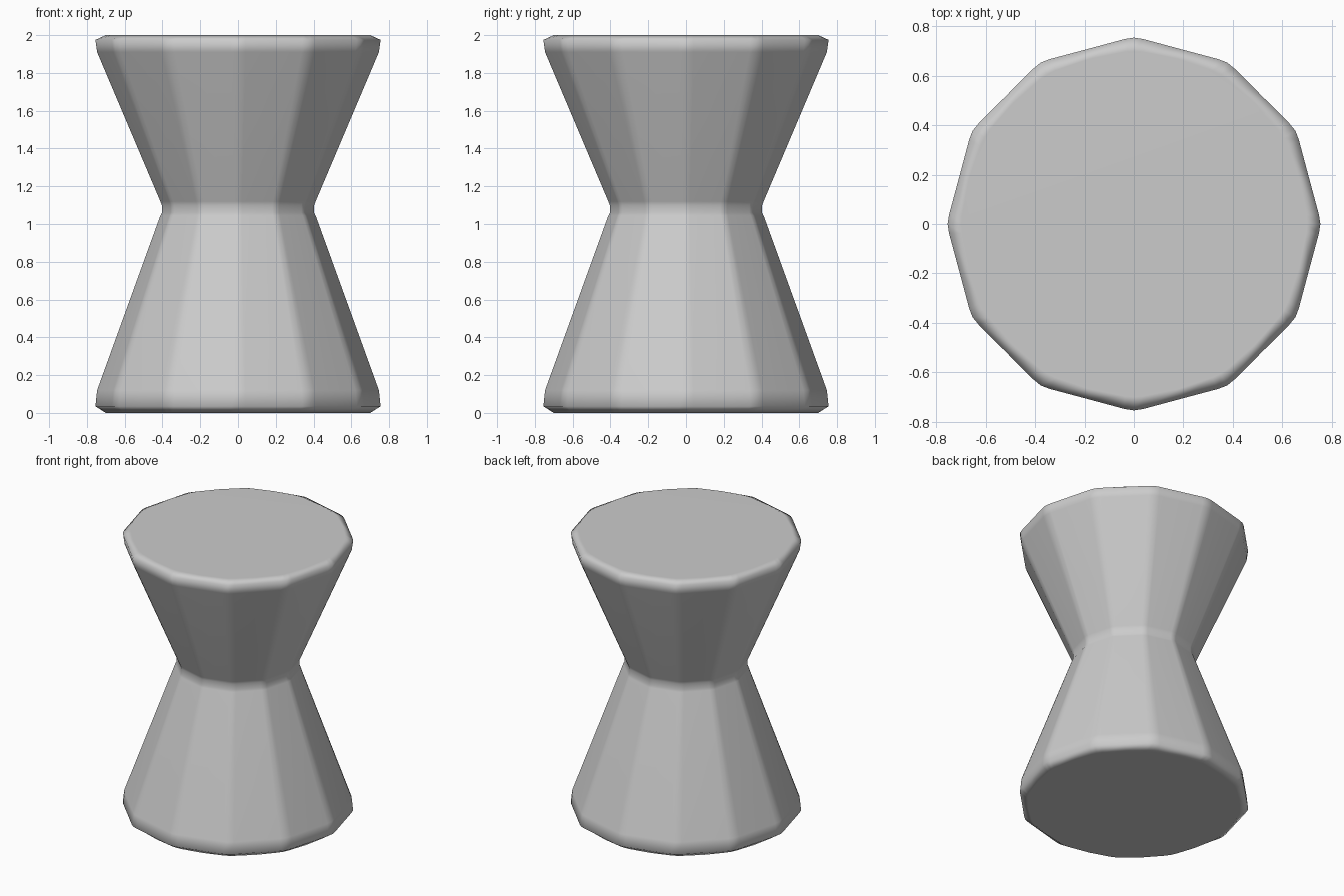
import bpy, bmesh
from math import sin, cos, radians

if "Cube" in bpy.data.objects:
    bpy.data.objects.remove(bpy.data.objects["Cube"])

SIDES = 12
# radius and height up the hourglass outline, between the two caps
PROFILE = [(0.755, 0.035), (0.746, 0.12), (0.411, 1.045), (0.403, 1.06),
           (0.403, 1.10), (0.411, 1.12), (0.746, 1.91), (0.755, 1.975)]
# one softened corner plus the middle of the facet: angle, relative radius
CORNER = [(-3, 0.993), (0, 1.0), (3, 0.993), (15, 0.971)]


def ring(bm, radius, z, roundness=0.0):
    verts = []
    for i in range(SIDES):
        for offset, k in CORNER:
            a = radians(i * 360 / SIDES + offset)
            r = radius * (k + (1 - k) * roundness)
            verts.append(bm.verts.new((r * cos(a), r * sin(a), z)))
    return verts


# twelve-sided hourglass stool with near-round caps
bm = bmesh.new()
rings = [ring(bm, 0.70, 0.0, 0.6)]
rings += [ring(bm, r, z) for r, z in PROFILE]
rings.append(ring(bm, 0.70, 2.0, 0.6))
for low, high in zip(rings, rings[1:]):
    n = len(low)
    for i in range(n):
        j = (i + 1) % n
        bm.faces.new((low[i], low[j], high[j], high[i]))
bm.faces.new(rings[-1])
bm.faces.new(rings[0][::-1])
bmesh.ops.recalc_face_normals(bm, faces=bm.faces)
for f in bm.faces:
    f.smooth = True

mesh = bpy.data.meshes.new("hourglass_stool")
bm.to_mesh(mesh)
bm.free()
stool = bpy.data.objects.new("hourglass_stool", mesh)
bpy.context.collection.objects.link(stool)

# keep flat caps and facets crisp while the corners stay smooth
mod = stool.modifiers.new("weighted_normals", 'WEIGHTED_NORMAL')
mod.weight = 50
